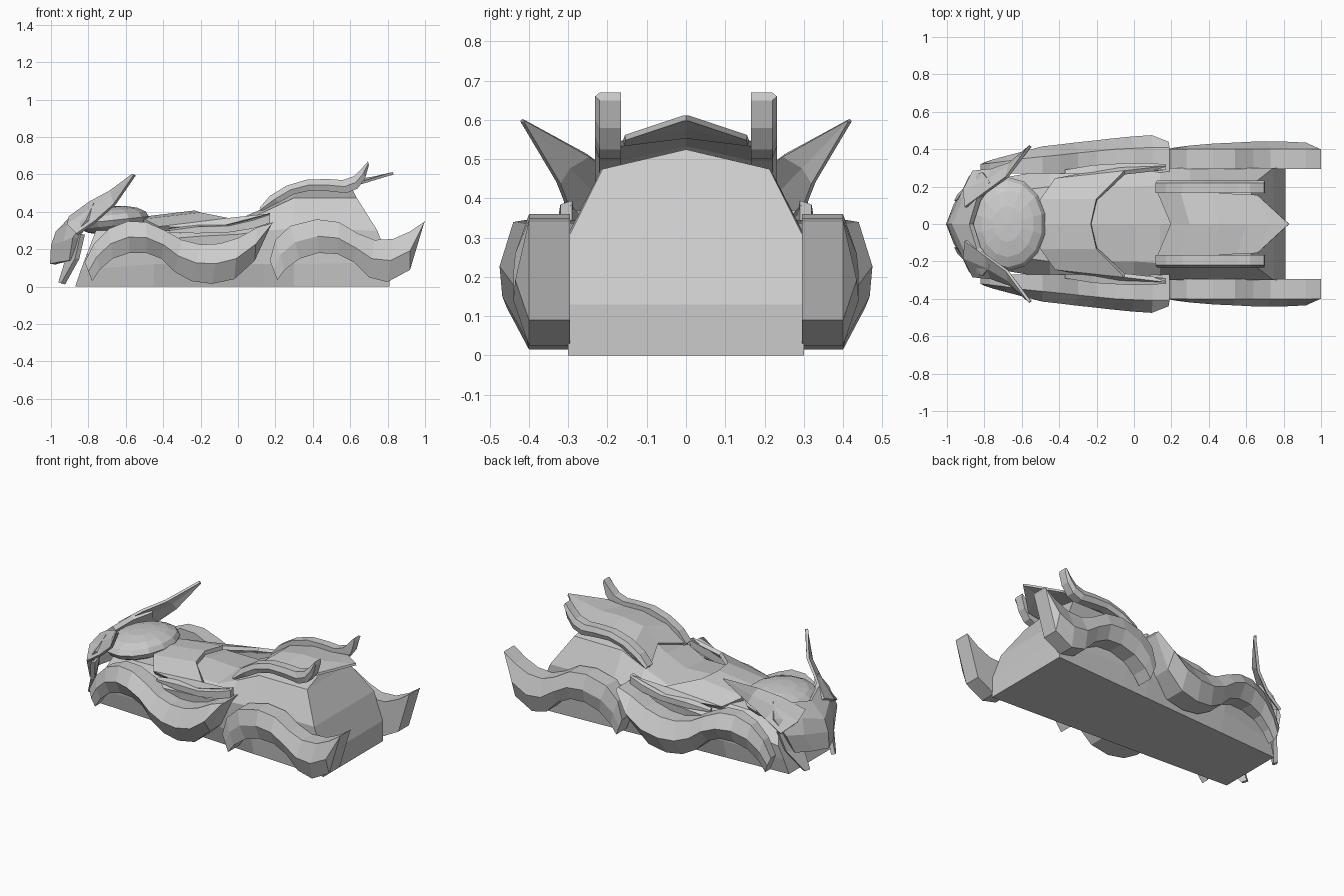
import bpy, bmesh
from math import radians


def finish(name, verts, faces, mirror=False, thick=0):
    mesh = bpy.data.meshes.new(name)
    bm = bmesh.new()
    vs = [bm.verts.new(v) for v in verts]
    for f in faces:
        bm.faces.new([vs[i] for i in f])
    bmesh.ops.remove_doubles(bm, verts=bm.verts, dist=0.0005)
    bmesh.ops.recalc_face_normals(bm, faces=bm.faces)
    bm.to_mesh(mesh)
    bm.free()
    ob = bpy.data.objects.new(name, mesh)
    bpy.context.collection.objects.link(ob)
    if mirror:
        m = ob.modifiers.new("mirror", 'MIRROR')
        m.use_axis = (False, True, False)
        m.merge_threshold = 0.001
    if thick:
        s = ob.modifiers.new("thickness", 'SOLIDIFY')
        s.thickness = thick
        s.offset = 0
    return ob


def loft(name, rings, mirror=False):
    """Closed tube through equal-sized rings, with both ends capped."""
    n = len(rings[0])
    verts = [p for r in rings for p in r]
    faces = [(i * n + j, i * n + (j + 1) % n, (i + 1) * n + (j + 1) % n, (i + 1) * n + j)
             for i in range(len(rings) - 1) for j in range(n)]
    for s in (0, (len(rings) - 1) * n):
        for k in range((n - 1) // 2):
            q = [s + k, s + k + 1, s + n - 2 - k, s + n - 1 - k]
            faces.append(list(dict.fromkeys(q)))
    return finish(name, verts, faces, mirror)


def sheet(name, rows, thick):
    """Grid of points on the +y side, mirrored and thickened."""
    n = len(rows[0])
    verts = [p for r in rows for p in r]
    faces = [(i * n + j, i * n + j + 1, (i + 1) * n + j + 1, (i + 1) * n + j)
             for i in range(len(rows) - 1) for j in range(n - 1)]
    return finish(name, verts, faces, True, thick)


def wave(name, upper, lower, edge, ridge, inner):
    """S-shaped slab between two side-view lines with a ridged outer flank."""
    rings = []
    for (xu, zu), (xl, zl), e, r in zip(upper, lower, edge, ridge):
        rings.append([(xu, inner, zu), (xu, e, zu), ((xu + xl) / 2, r, (zu + zl) / 2),
                      (xl, e, zl), (xl, inner, zl)])
    return loft(name, rings, True)


# Hull: bottom, low side, side, shoulder, peak at each station
stations = [
    [(-.87, .21, 0), (-.84, .22, .09), (-.81, .23, .17), (-.76, .16, .3), (-.74, 0, .32)],
    [(-.45, .233, 0), (-.45, .27, .12), (-.45, .29, .25), (-.45, .2, .33), (-.45, 0, .36)],
    [(-.2, .246, 0), (-.2, .28, .12), (-.2, .3, .27), (-.2, .2, .34), (-.2, 0, .37)],
    [(0, .257, 0), (0, .29, .12), (0, .3, .28), (0, .2, .34), (0, 0, .36)],
    [(.13, .264, 0), (.14, .3, .12), (.14, .3, .3), (.14, .21, .4), (.14, 0, .42)],
    [(.3, .273, 0), (.3, .3, .12), (.3, .3, .31), (.3, .215, .475), (.3, 0, .52)],
    [(.81, .3, 0), (.81, .3, .13), (.745, .3, .3), (.635, .213, .475), (.61, 0, .525)],
]
loft("hull", [st + [(x, -y, z) for x, y, z in reversed(st[:-1])] for st in stations])

# Front and rear fenders
wave("front_fender",
     [(-.82, .13), (-.77, .23), (-.69, .31), (-.59, .35), (-.49, .345), (-.39, .3),
      (-.3, .25), (-.2, .225), (-.1, .23), (0, .26), (.1, .315), (.19, .345)],
     [(-.78, .03), (-.74, .09), (-.67, .15), (-.58, .18), (-.49, .18), (-.41, .15),
      (-.34, .08), (-.25, .03), (-.14, .015), (-.02, .04), (.09, .14), (.18, .335)],
     [.32, .325, .335, .35, .36, .37, .38, .39, .4, .405, .41, .41],
     [.33, .345, .365, .39, .415, .425, .435, .445, .457, .468, .475, .44], .27)
wave("rear_fender",
     [(.17, .14), (.2, .25), (.28, .325), (.42, .36), (.54, .345), (.64, .285),
      (.73, .25), (.83, .255), (.92, .295), (1, .35)],
     [(.21, .035), (.25, .09), (.33, .15), (.43, .18), (.53, .175), (.62, .13),
      (.7, .05), (.8, .025), (.92, .09), (.995, .34)],
     [.4] * 10,
     [.4, .41, .42, .43, .435, .44, .44, .44, .435, .4], .295)

# Rails arching over the tail
wave("tail_rail",
     [(.115, .42), (.17, .485), (.26, .54), (.37, .573), (.48, .575), (.56, .57),
      (.62, .59), (.66, .63), (.695, .67)],
     [(.13, .405), (.22, .45), (.3, .495), (.39, .515), (.49, .51), (.58, .5),
      (.64, .525), (.68, .58), (.7, .65)],
     [.22] * 9, [.232] * 9, .166)

# Pointed tail cover
sheet("tail_cover", [
    [(.2, 0, .46), (.12, .19, .41)],
    [(.3, 0, .54), (.25, .175, .5)],
    [(.45, 0, .562), (.42, .165, .54)],
    [(.6, 0, .56), (.55, .16, .54)],
    [(.73, 0, .583), (.66, .155, .555)],
    [(.83, 0, .605), (.82, .008, .604)]], .014)

# Deck with swept-back collar arms
sheet("front_deck", [
    [(-.52, 0, .36), (-.23, 0, .395)],
    [(-.5, .13, .35), (-.2, .13, .385)],
    [(-.42, .24, .31), (-.05, .275, .36)],
    [(-.12, .29, .31), (.17, .3, .385)]], .025)

# Side blades above the front fenders
loft("side_blade", [[(x, y0, z1), (x, y1, z1 - .01), (x, y1, z0), (x, y0, z0)]
                    for x, y0, y1, z0, z1 in [
    (-.37, .27, .29, .29, .31), (-.22, .27, .315, .285, .33),
    (-.05, .27, .325, .29, .335), (.08, .285, .325, .31, .365),
    (.17, .29, .32, .34, .395)]], True)

# Low-poly dome behind the mask
bpy.ops.mesh.primitive_uv_sphere_add(segments=14, ring_count=8, radius=1,
                                     location=(-.67, 0, .355), rotation=(0, radians(-6), 0))
dome = bpy.context.object
dome.name = "dome"
dome.scale = (.2, .25, .075)

# Mask: brow and nose, cheek fangs, horns
sheet("mask", [
    [(-.87, 0, .38), (-.83, .13, .41), (-.76, .22, .44)],
    [(-.96, 0, .29), (-.9, .13, .33), (-.8, .27, .35)],
    [(-.985, 0, .22), (-.92, .14, .24), (-.87, .25, .26)],
    [(-.99, 0, .12), (-.95, .1, .13), (-.89, .19, .14)]], .03)
sheet("cheek_fang", [
    [(-.87, .16, .27), (-.83, .27, .28)],
    [(-.91, .13, .15), (-.86, .23, .15)],
    [(-.95, .12, .02), (-.935, .15, .015)]], .025)
sheet("horn", [
    [(-.9, .09, .37), (-.91, .18, .33), (-.86, .28, .28)],
    [(-.79, .17, .45), (-.79, .23, .41), (-.76, .29, .35)],
    [(-.68, .25, .51), (-.67, .3, .48), (-.66, .325, .44)],
    [(-.56, .413, .6), (-.555, .416, .598), (-.553, .417, .595)]], .016)
